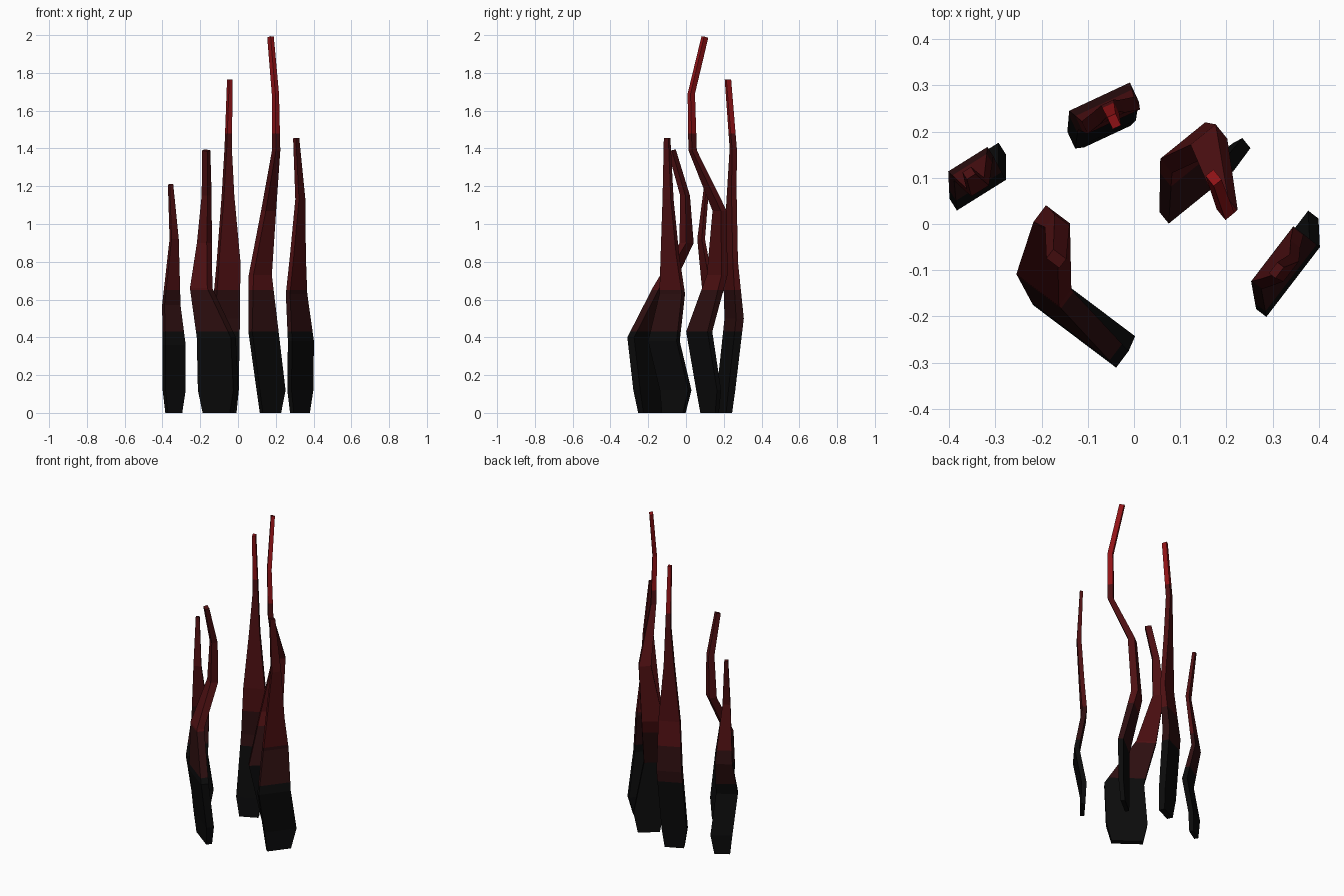
import bpy
import bmesh
from math import cos, sin, radians
from mathutils import Vector

old = bpy.data.objects.get("Cube")
if old:
    bpy.data.objects.remove(old, do_unlink=True)


def make_material(name, rgb):
    mat = bpy.data.materials.new(name)
    mat.use_nodes = True
    mat.diffuse_color = (*rgb, 1)
    mat.node_tree.nodes["Principled BSDF"].inputs["Base Color"].default_value = (*rgb, 1)
    return mat


MATERIALS = [
    make_material("charred black", (.0033, .0033, .0034)),
    make_material("dark maroon", (.026, .0045, .005)),
    make_material("deep red", (.075, .005, .006)),
    make_material("bright red", (.28, .006, .008)),
]
BANDS = (.43, .65, 1.48)  # heights where the colour changes


def make_tendril(name, angle, rows):
    """Loft flat rectangular sections; each row is z, x, y, length, thickness."""
    bm = bmesh.new()
    along = Vector((cos(radians(angle)), sin(radians(angle)), 0))
    across = Vector((-along.y, along.x, 0))
    centres = [Vector((x, y, z)) for z, x, y, _, _ in rows]
    tangent = centres[-1] - centres[-2]
    rings = []
    for centre, row in zip(centres, rows):
        ring = []
        for a, b in ((-1, -1), (1, -1), (1, 1), (-1, 1)):
            offset = along * a * row[3] / 2 + across * b * row[4] / 2
            # The tip is cut square to the path
            if row is rows[-1]:
                offset.z = -offset.dot(tangent) / tangent.z
            ring.append(bm.verts.new(centre + offset))
        rings.append(ring)
    for low, high in zip(rings, rings[1:]):
        for i in range(4):
            j = (i + 1) % 4
            bm.faces.new((low[i], low[j], high[j], high[i]))
    bm.faces.new(rings[0][::-1])
    bm.faces.new(rings[-1])

    # Cut at the band heights, then colour by height
    for height in BANDS:
        bmesh.ops.bisect_plane(bm, geom=bm.verts[:] + bm.edges[:] + bm.faces[:],
                               plane_co=(0, 0, height), plane_no=(0, 0, 1))
    for face in bm.faces:
        z = face.calc_center_median().z
        face.material_index = sum(z > height for height in BANDS)
    bmesh.ops.recalc_face_normals(bm, faces=bm.faces)

    mesh = bpy.data.meshes.new(name)
    bm.to_mesh(mesh)
    bm.free()
    for mat in MATERIALS:
        mesh.materials.append(mat)
    bpy.context.collection.objects.link(bpy.data.objects.new(name, mesh))


make_tendril("right_tendril", 32, [
    (0, -.34, .125, .09, .025), (.12, -.338, .13, .125, .03),
    (.36, -.338, .075, .125, .03), (.57, -.353, .13, .1, .024),
    (.92, -.338, .08, .045, .02), (1.21, -.357, .11, .022, .018)])

make_tendril("front_tendril", -37, [
    (0, -.105, -.185, .18, .035), (.12, -.105, -.19, .235, .045),
    (.4, -.115, -.225, .225, .045), (.66, -.195, -.125, .115, .045),
    (.9, -.178, .003, .065, .045), (1.15, -.166, -.005, .04, .035),
    (1.39, -.168, -.075, .035, .025)])

make_tendril("back_tendril", 25, [
    (0, -.065, .205, .11, .035), (.12, -.07, .212, .145, .04),
    (.5, -.065, .255, .145, .045), (.8, -.05, .235, .125, .03),
    (1.15, -.053, .242, .06, .03), (1.4, -.052, .25, .03, .028),
    (1.765, -.043, .222, .02, .028)])

make_tendril("tall_tendril", 39, [
    (0, .172, .125, .125, .025), (.12, .175, .12, .175, .028),
    (.43, .135, .07, .18, .032), (.73, .118, .165, .125, .04),
    (1.07, .162, .178, .07, .04), (1.39, .202, .035, .03, .033),
    (1.69, .198, .028, .025, .03), (1.99, .172, .1, .022, .028)])

make_tendril("left_tendril", 52.5, [
    (0, .328, -.065, .14, .025), (.12, .33, -.055, .19, .028),
    (.38, .333, -.117, .19, .028), (.63, .31, -.073, .15, .028),
    (.83, .317, -.085, .105, .026), (1.13, .33, -.095, .055, .025),
    (1.455, .308, -.1, .03, .018)])
